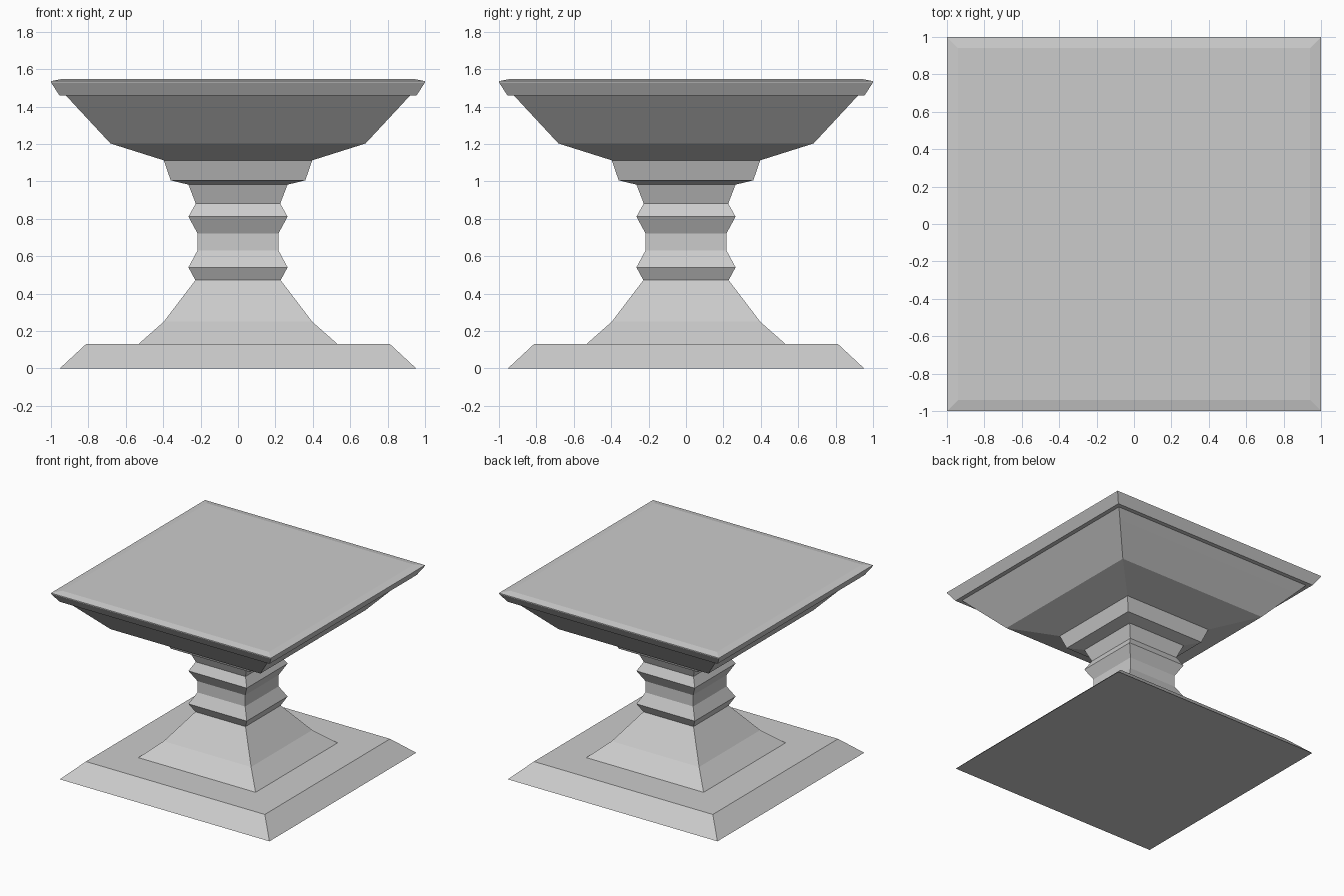
import bpy, bmesh

if "Cube" in bpy.data.objects:
    bpy.data.objects.remove(bpy.data.objects["Cube"])


def square_loft(name, profile, cap_bottom=False, cap_top=False):
    """Stack square rings from (half width, height) pairs and bridge them."""
    bm = bmesh.new()
    rings = [[bm.verts.new((sx * w, sy * w, z))
              for sx, sy in ((-1, -1), (1, -1), (1, 1), (-1, 1))]
             for w, z in profile]
    for low, high in zip(rings, rings[1:]):
        for i in range(4):
            j = (i + 1) % 4
            bm.faces.new((low[i], low[j], high[j], high[i]))
    if cap_bottom:
        bm.faces.new(rings[0][::-1])
    if cap_top:
        bm.faces.new(rings[-1])
    mesh = bpy.data.meshes.new(name)
    bm.to_mesh(mesh)
    bm.free()
    obj = bpy.data.objects.new(name, mesh)
    bpy.context.collection.objects.link(obj)
    return obj


# Sloped plinth on the floor, with a ledge up to the foot of the column
square_loft("plinth", [(0.953, 0), (0.813, 0.13), (0.533, 0.13)], cap_bottom=True)

# Flared foot and the neck with two pointed collars
square_loft("column", [
    (0.533, 0.13), (0.397, 0.25), (0.228, 0.472), (0.265, 0.541),
    (0.217, 0.63), (0.217, 0.723), (0.265, 0.812), (0.226, 0.882),
    (0.265, 0.983)])

# Stepped capital widening into the flared underside of the top
square_loft("capital", [
    (0.265, 0.983), (0.36, 1.006), (0.397, 1.113), (0.682, 1.203),
    (0.865, 1.4), (0.92, 1.46)])

# Overhanging top slab with a shallow bevelled edge
square_loft("top_slab", [
    (0.92, 1.46), (0.955, 1.46), (1.0, 1.53), (1.0, 1.536), (0.94, 1.548)],
    cap_top=True)
